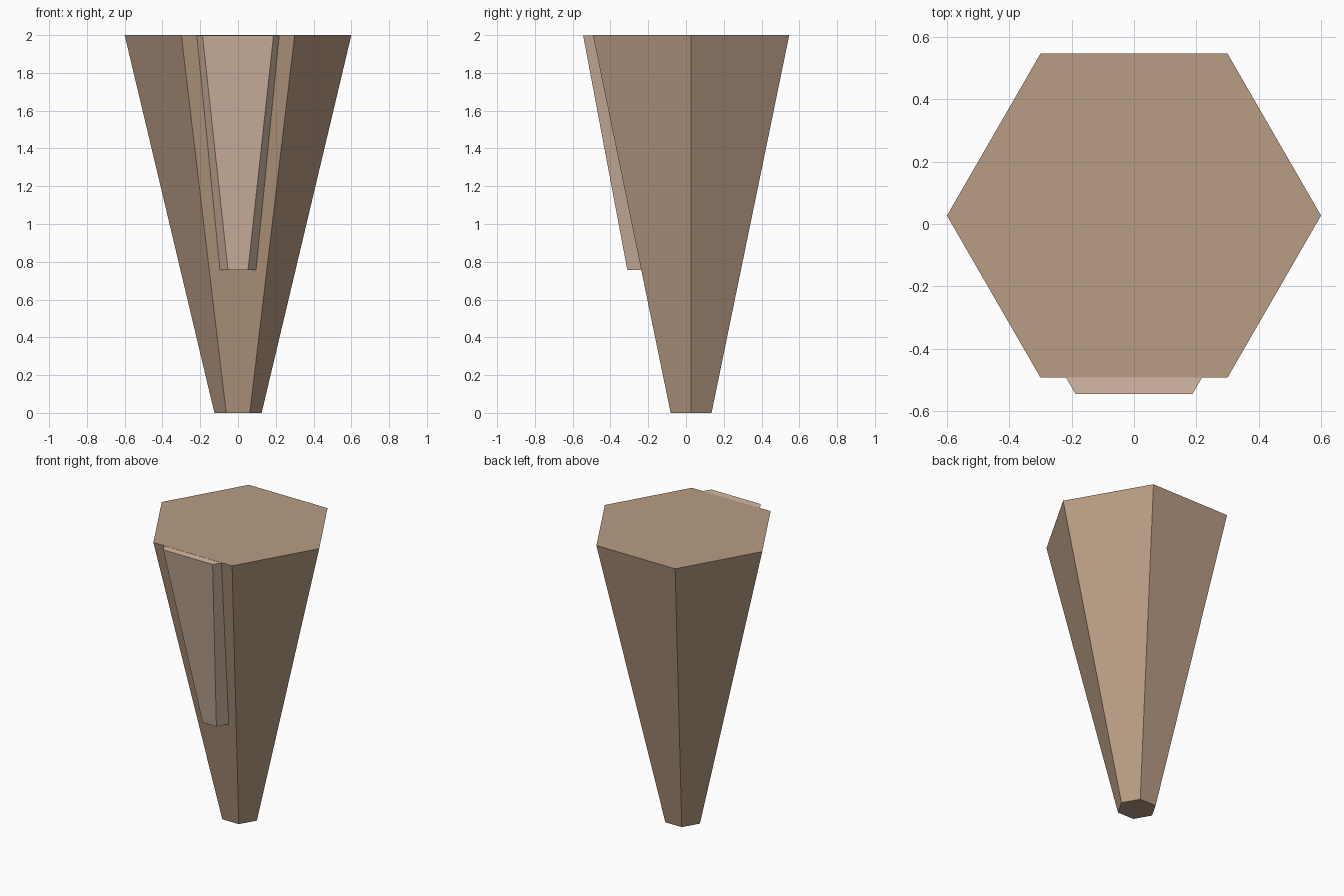
import bpy
import math

cube = bpy.data.objects.get("Cube")
if cube:
    bpy.data.objects.remove(cube, do_unlink=True)


def make_material(name, srgb):
    color = [((c / 255 + 0.055) / 1.055) ** 2.4 for c in srgb] + [1.0]
    mat = bpy.data.materials.new(name)
    mat.use_nodes = True
    mat.diffuse_color = color
    mat.node_tree.nodes["Principled BSDF"].inputs["Base Color"].default_value = color
    return mat


def hex_taper(name, bottom_radius, top_radius, z_low, z_high, y, mat):
    """Six-sided tapered post with corners on the x axis."""
    bpy.ops.mesh.primitive_cone_add(
        vertices=6, radius1=bottom_radius, radius2=top_radius,
        depth=z_high - z_low, location=(0, y, (z_low + z_high) / 2),
        rotation=(0, 0, math.radians(30)))
    obj = bpy.context.object
    obj.name = name
    obj.data.materials.append(mat)
    bpy.ops.object.transform_apply(location=False, rotation=True, scale=True)
    return obj


brown = make_material("warm brown", (184, 156, 132))
beige = make_material("pale beige", (213, 185, 165))

# Main tapered leg
hex_taper("tapered_leg", 0.125, 0.6, 0, 2, 0.027, brown)

# Smaller taper set into the front face, just below the top to avoid overlap
hex_taper("front_panel", 0.106, 0.376, 0.757, 1.999, -0.219, beige)
